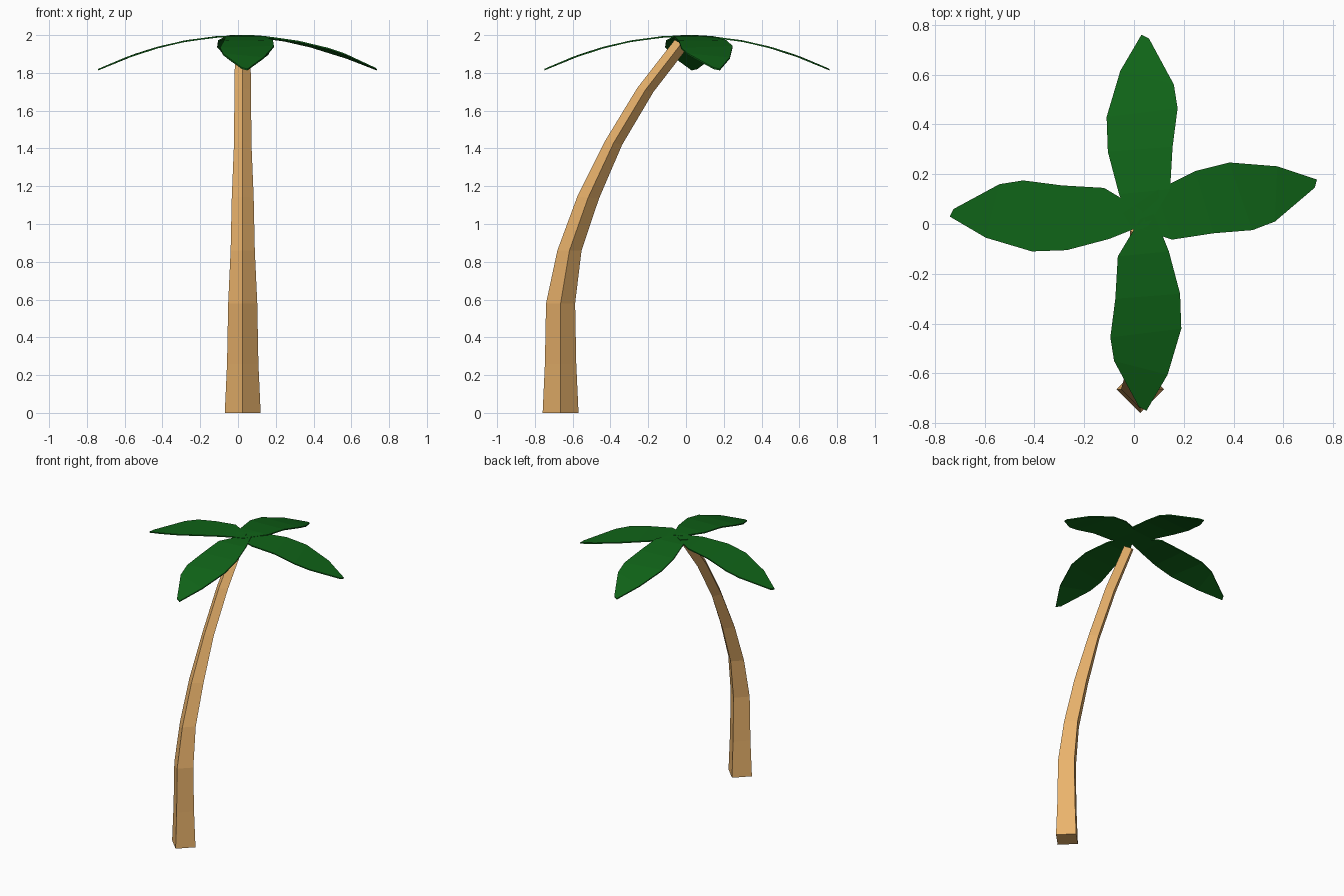
import bpy, bmesh
from math import sin, cos, pi, radians
from mathutils import Matrix, Vector

if "Cube" in bpy.data.objects:
    bpy.data.objects.remove(bpy.data.objects["Cube"])


def material(name, color):
    m = bpy.data.materials.new(name)
    m.diffuse_color = (*color, 1)
    m.use_nodes = True
    m.node_tree.nodes["Principled BSDF"].inputs["Base Color"].default_value = m.diffuse_color
    return m


def make_object(name, bm, mat):
    bmesh.ops.recalc_face_normals(bm, faces=bm.faces)
    mesh = bpy.data.meshes.new(name)
    bm.to_mesh(mesh)
    bm.free()
    mesh.materials.append(mat)
    ob = bpy.data.objects.new(name, mesh)
    bpy.context.collection.objects.link(ob)
    return ob


def loft(bm, rings):
    # Bridge consecutive closed rings and cap both ends
    for a, b in zip(rings, rings[1:]):
        for i in range(len(a)):
            j = (i + 1) % len(a)
            bm.faces.new((a[i], a[j], b[j], b[i]))
    bm.faces.new(rings[0])
    bm.faces.new(rings[-1])


bark = material("bark", (0.82, 0.45, 0.15))
green = material("leaf_green", (0.005, 0.127, 0.009))

# Trunk: four-sided tapering sweep; each ring is (y, z, radius, tilt in degrees)
path = [(-0.664, 0, 0.095, 0), (-0.664, 0.26, 0.083, 0), (-0.664, 0.58, 0.077, 0),
        (-0.617, 0.86, 0.064, 0), (-0.518, 1.14, 0.058, 4), (-0.383, 1.43, 0.046, 14),
        (-0.215, 1.71, 0.044, 14), (-0.025, 1.955, 0.04, 30)]
bm = bmesh.new()
rings = []
for y, z, r, tilt in path:
    t = radians(tilt)
    rings.append([bm.verts.new((0.025 + r * cos(a), y + r * sin(a) * cos(t),
                                z - r * sin(a) * sin(t)))
                  for a in (i * pi / 2 for i in range(4))])
loft(bm, rings)
make_object("trunk", bm, bark)

# Leaf outline: left and right edge points (x, y) from base to tip
outline = [((0.0, -0.03), (0.055, -0.01)), ((-0.06, 0.12), (0.145, 0.14)),
           ((-0.105, 0.29), (0.155, 0.31)), ((-0.11, 0.43), (0.175, 0.465)),
           ((-0.055, 0.615), (0.16, 0.56)), ((0.03, 0.76), (0.06, 0.745))]
THICK = 0.008


def leaf(name, angle, offset):
    bm = bmesh.new()
    place = Matrix.Translation((*offset, 0)) @ Matrix.Rotation(radians(angle), 4, 'Z')
    rings = []
    for (lx, ly), (rx, ry) in outline:
        pts = [(x, y, 2 - 0.31 * y * y - d) for x, y, d in
               ((lx, ly, 0), (rx, ry, 0), (rx, ry, THICK), (lx, ly, THICK))]
        rings.append([bm.verts.new(place @ Vector(p)) for p in pts])
    loft(bm, rings)
    make_object(name, bm, green)


# Four drooping leaves around the crown
leaf("back_leaf", 0, (0, 0))
leaf("left_leaf", 90, (0.02, 0))
leaf("front_leaf", 180, (0.08, 0.01))
leaf("right_leaf", -78, (-0.015, 0.05))
